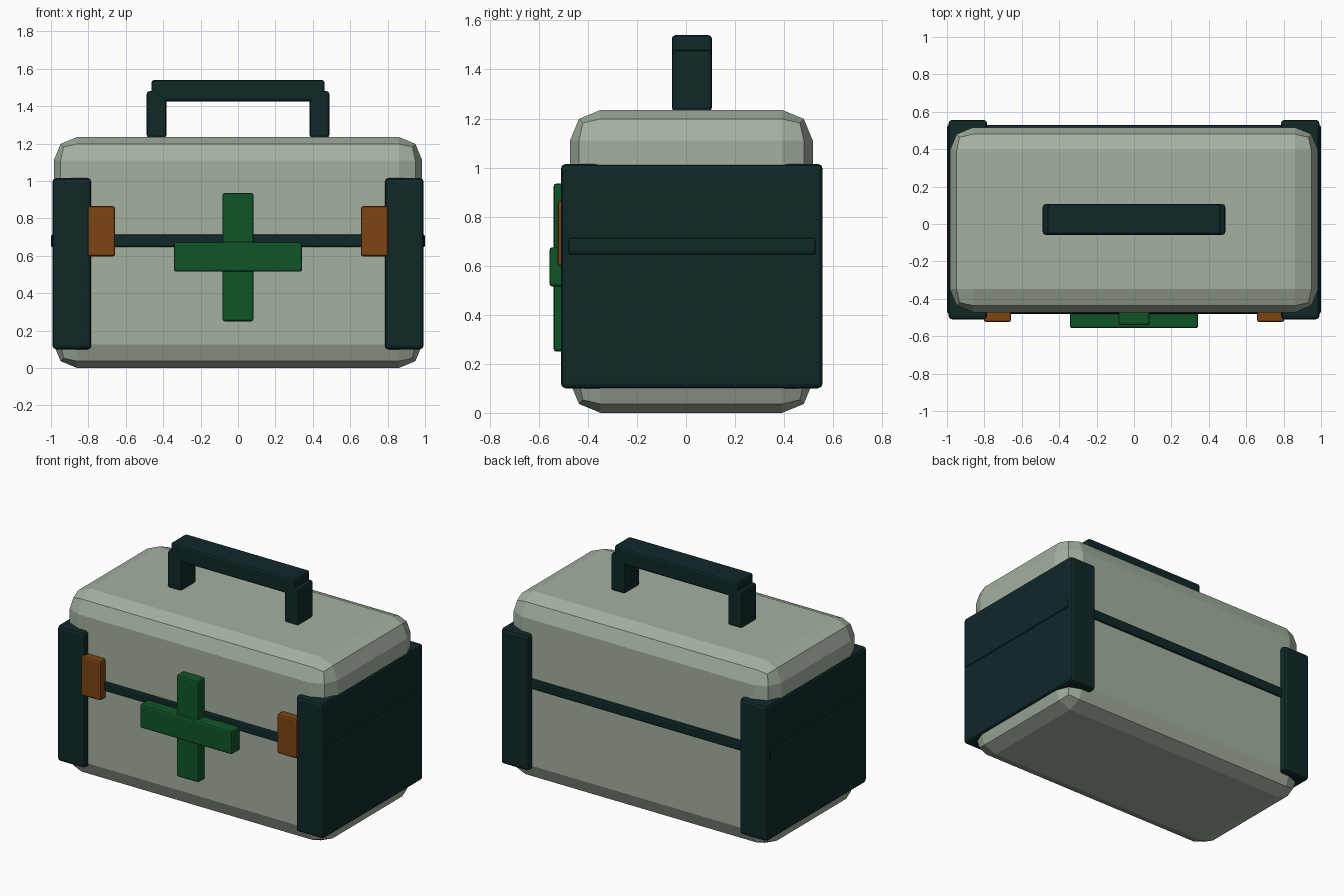
import bpy

if "Cube" in bpy.data.objects:
    bpy.data.objects.remove(bpy.data.objects["Cube"])


def material(name, color):
    m = bpy.data.materials.new(name)
    m.diffuse_color = (*color, 1.0)
    m.use_nodes = True
    m.node_tree.nodes["Principled BSDF"].inputs["Base Color"].default_value = m.diffuse_color
    return m


SAGE = material("sage grey", (0.37, 0.44, 0.355))
DARK = material("dark teal", (0.005, 0.021, 0.022))
GREEN = material("green", (0.005, 0.089, 0.021))
ORANGE = material("burnt orange", (0.20, 0.058, 0.006))


def box(name, x, y, z, mat, bevel=0.012, segments=2):
    """Bevelled box from (min, max) ranges on each axis."""
    bpy.ops.mesh.primitive_cube_add(size=1)
    ob = bpy.context.object
    ob.name = name
    for v in ob.data.vertices:
        v.co = [r[0] if c < 0 else r[1] for c, r in zip(v.co, (x, y, z))]
    ob.data.materials.append(mat)
    mod = ob.modifiers.new("bevel", 'BEVEL')
    mod.width = bevel
    mod.segments = segments
    return ob


# Case body and the seam between lid and base
box("case_body", (-0.985, 0.985), (-0.473, 0.517), (0, 1.235), SAGE, 0.125)
box("lid_seam", (-1.0, 1.0), (-0.48, 0.53), (0.645, 0.715), DARK)

# Carry handle bar
box("handle_bar", (-0.463, 0.463), (-0.058, 0.106), (1.425, 1.54), DARK, 0.015)

# Cross emblem plates
box("cross_upright", (-0.083, 0.083), (-0.54, -0.44), (0.25, 0.935), GREEN)
box("cross_arm", (-0.343, 0.343), (-0.557, -0.44), (0.515, 0.675), GREEN)

# Parts repeated left and right
for side, s in (("left", -1), ("right", 1)):
    def span(a, b):
        return tuple(sorted((s * a, s * b)))
    box(side + "_end_guard", span(0.785, 0.992), (-0.51, 0.557), (0.1, 1.015), DARK, 0.02)
    box(side + "_latch", span(0.657, 0.803), (-0.524, -0.44), (0.597, 0.865), ORANGE)
    box(side + "_handle_post", span(0.383, 0.488), (-0.058, 0.106), (1.23, 1.48), DARK, 0.015)
